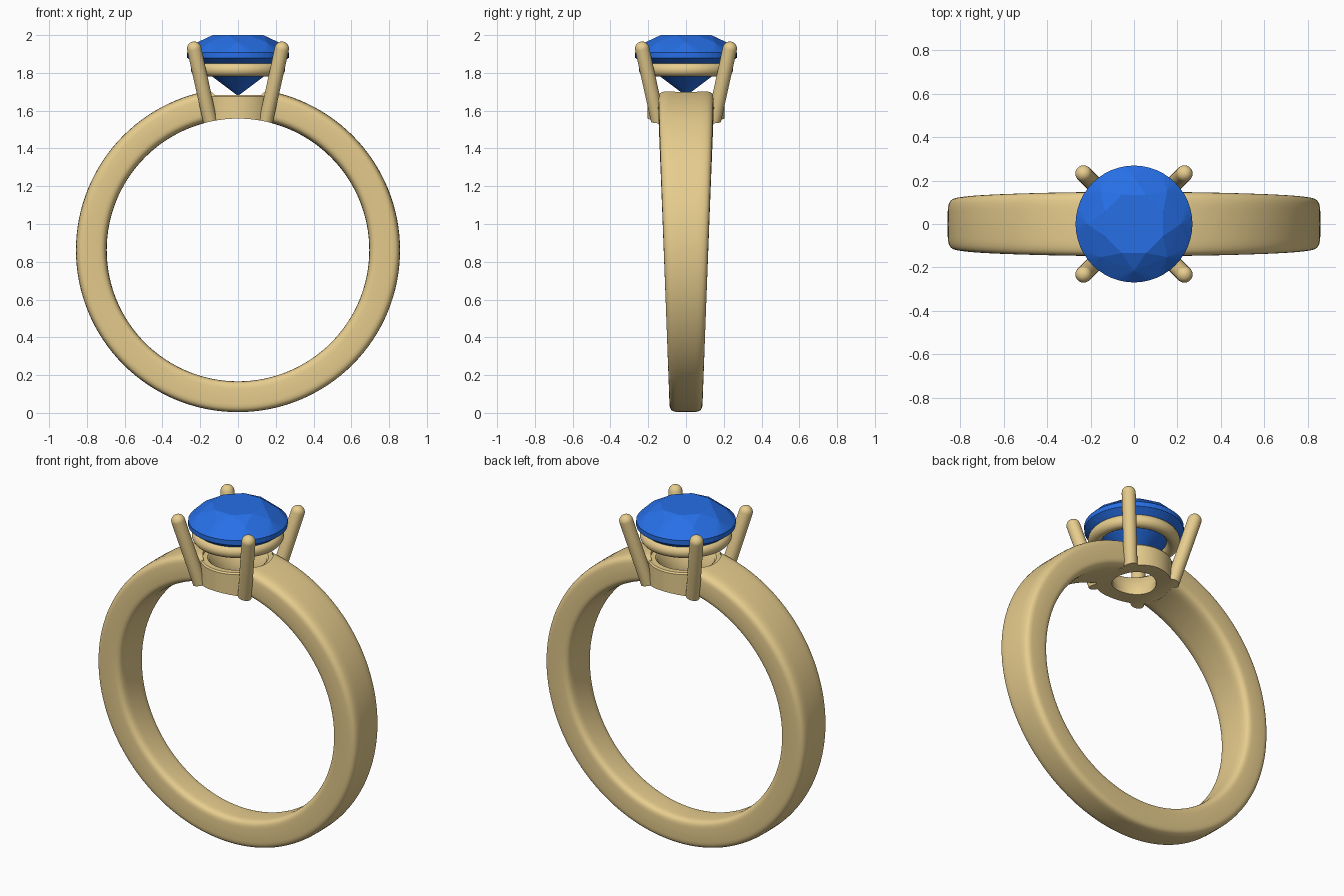
import bpy, bmesh
from math import sin, cos, pi, radians, copysign
from mathutils import Vector, Matrix

if "Cube" in bpy.data.objects:
    bpy.data.objects.remove(bpy.data.objects["Cube"])

def material(name, color):
    m = bpy.data.materials.new(name)
    m.diffuse_color = color
    m.use_nodes = True
    m.node_tree.nodes["Principled BSDF"].inputs["Base Color"].default_value = m.diffuse_color
    return m

gold = material("gold", (0.80, 0.61, 0.27, 1))
blue = material("blue_gem", (0.02, 0.16, 0.80, 1))

def finish(name, bm, mat=None, angle=None):
    bmesh.ops.recalc_face_normals(bm, faces=bm.faces)
    me = bpy.data.meshes.new(name)
    bm.to_mesh(me)
    bm.free()
    ob = bpy.data.objects.new(name, me)
    bpy.context.collection.objects.link(ob)
    if mat:
        me.materials.append(mat)
    if angle:
        smooth(ob, angle)
    return ob

def select(ob):
    bpy.ops.object.select_all(action='DESELECT')
    ob.select_set(True)
    bpy.context.view_layer.objects.active = ob

def smooth(ob, angle=35):
    select(ob)
    bpy.ops.object.shade_smooth_by_angle(angle=radians(angle))

def bridge(bm, loops, closed):
    n = len(loops[0])
    for i in range(len(loops) - (0 if closed else 1)):
        a, b = loops[i], loops[(i + 1) % len(loops)]
        for j in range(n):
            bm.faces.new((a[j], a[(j + 1) % n], b[(j + 1) % n], b[j]))

def lathe(name, profile, closed, matrix=Matrix(), seg=64):
    bm = bmesh.new()
    loops = [[bm.verts.new(matrix @ Vector((r * cos(2 * pi * k / seg), r * sin(2 * pi * k / seg), z)))
              for k in range(seg)] for r, z in profile]
    bridge(bm, loops, closed)
    if not closed:
        bm.faces.new(loops[0])
        bm.faces.new(loops[-1])
    return finish(name, bm, gold)

def cut(ob, cutter):
    select(ob)
    mod = ob.modifiers.new("cut", 'BOOLEAN')
    mod.operation = 'DIFFERENCE'
    mod.solver = 'EXACT'
    mod.object = cutter
    bpy.ops.object.modifier_apply(modifier=mod.name)

# Tapered band: rounded-rectangle section swept round the finger
CZ, R_IN, R_OUT = 0.86, 0.695, 0.858
bm = bmesh.new()
loops = []
for i in range(128):
    t = 2 * pi * i / 128
    half = 0.088 + 0.060 * (1 + sin(t)) / 2
    loop = []
    for k in range(40):
        a = 2 * pi * k / 40
        u = copysign(abs(cos(a)) ** 0.4, cos(a))
        v = copysign(abs(sin(a)) ** 0.4, sin(a))
        r = (R_IN + R_OUT) / 2 + u * (R_OUT - R_IN) / 2
        loop.append(bm.verts.new((r * cos(t), v * half, CZ + 0.002 + r * sin(t))))
    loops.append(loop)
bridge(bm, loops, True)
band = finish("band", bm, gold)

# Temporary cutters: the finger hole and the socket for the collar
finger = lathe("finger_cutter", [(R_IN, -0.5), (R_IN, 0.5)], False,
               Matrix.Translation((0, 0, CZ + 0.003)) @ Matrix.Rotation(pi / 2, 4, 'X'), 128)
socket = lathe("socket_cutter", [(0.19, 1.3), (0.19, 1.9)], False)
cut(band, socket)
smooth(band)

# Collar under the stone, scalloped by the finger hole
collar = lathe("collar", [(0.12, 1.48), (0.205, 1.48), (0.205, 1.675), (0.198, 1.684),
                          (0.165, 1.684), (0.155, 1.675), (0.12, 1.58)], True)
cut(collar, finger)
smooth(collar)

# Gallery ring holding the stone
gallery = lathe("gallery_ring", [(0.212 + 0.037 * cos(2 * pi * k / 20), 1.818 + 0.037 * sin(2 * pi * k / 20))
                                 for k in range(20)], True)
smooth(gallery, 40)

# Four leaning prongs with round tips
for n, (sx, sy) in enumerate([(1, 1), (-1, 1), (-1, -1), (1, -1)], 1):
    base, tip = Vector((sx * 0.138, sy * 0.138, 1.50)), Vector((sx * 0.232, sy * 0.232, 1.928))
    axis = tip - base
    m = Matrix.Translation(base) @ axis.to_track_quat('Z', 'Y').to_matrix().to_4x4()
    dome = [(0.038 * cos(k * pi / 16), axis.length + 0.038 * sin(k * pi / 16)) for k in range(8)]
    prong = lathe(f"prong_{n}", [(0.037, 0)] + dome, False, m, 24)
    cut(prong, finger)
    smooth(prong)

for c in (finger, socket):
    bpy.data.objects.remove(c)

# Brilliant-cut gem: hull of table, crown, girdle, pavilion and culet points
bm = bmesh.new()
def ring(r, z, n, offset=0):
    for k in range(n):
        a = 2 * pi * (k + offset) / n
        bm.verts.new((r * cos(a), r * sin(a), z))
ring(0.145, 2.0, 8, 0.5)
ring(0.215, 1.962, 8)
ring(0.269, 1.908, 48)
ring(0.269, 1.880, 48)
ring(0.075, 1.736, 8)
bm.verts.new((0, 0, 1.678))
bmesh.ops.convex_hull(bm, input=bm.verts)
bmesh.ops.dissolve_limit(bm, angle_limit=radians(0.5), verts=bm.verts, edges=bm.edges)
gem = finish("gem", bm, blue)
